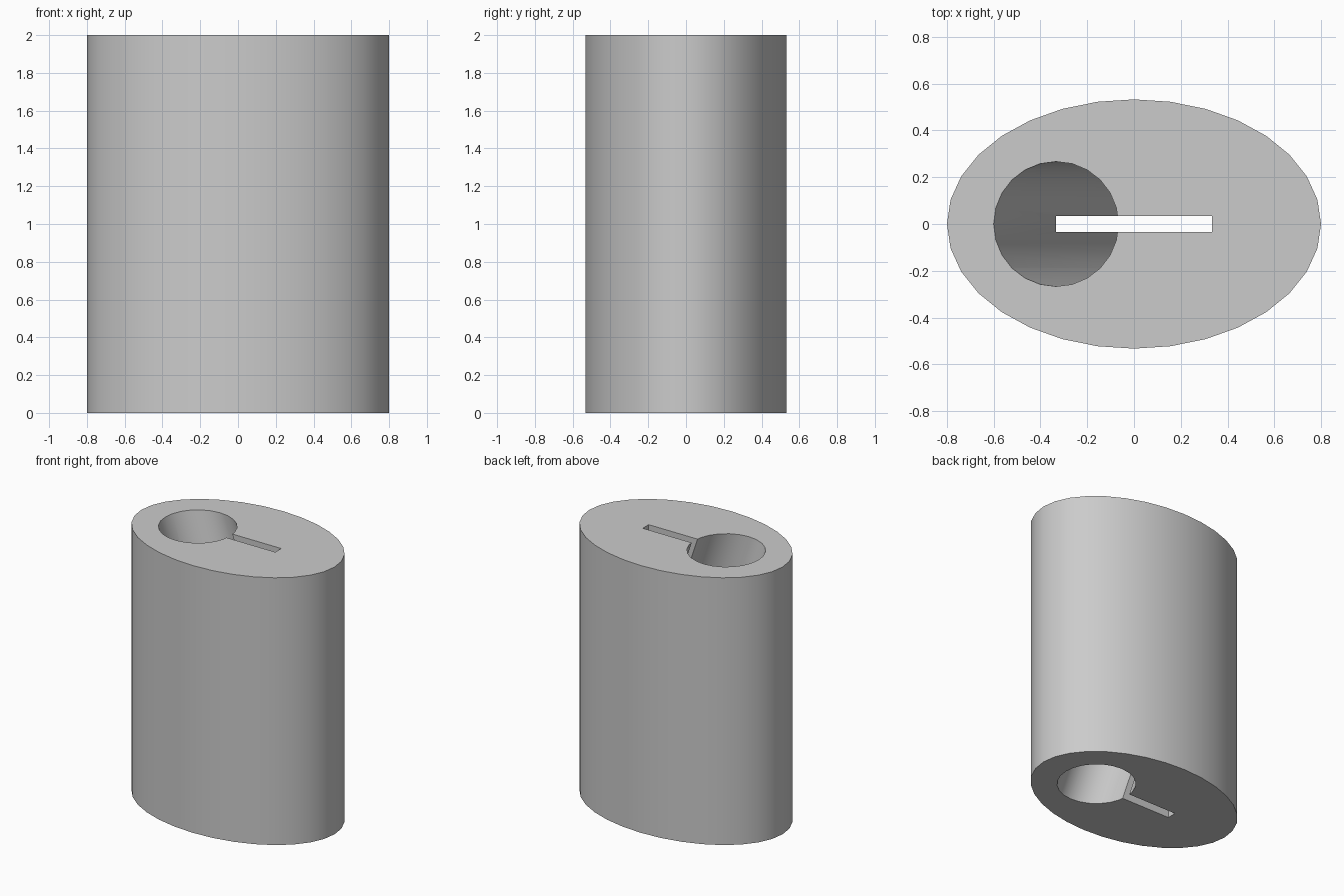
import bpy, bmesh, math

if "Cube" in bpy.data.objects:
    bpy.data.objects.remove(bpy.data.objects["Cube"])

grey = bpy.data.materials.new("plain grey")
grey.use_nodes = True
color = (0.6, 0.6, 0.6, 1)
grey.diffuse_color = color
grey.node_tree.nodes["Principled BSDF"].inputs["Base Color"].default_value = color


def ring(bm, cx, rx, ry, z, sides):
    steps = [2 * math.pi * i / sides for i in range(sides)]
    return [bm.verts.new((cx + rx * math.cos(a), ry * math.sin(a), z)) for a in steps]


def prism(name, low, high, rx, ry, sides):
    """Closed prism between two elliptical rings, each given as (x centre, z)."""
    bm = bmesh.new()
    a = ring(bm, low[0], rx, ry, low[1], sides)
    b = ring(bm, high[0], rx, ry, high[1], sides)
    bm.faces.new(a[::-1])
    bm.faces.new(b)
    for i in range(sides):
        j = (i + 1) % sides
        bm.faces.new((a[i], a[j], b[j], b[i]))
    mesh = bpy.data.meshes.new(name)
    bm.to_mesh(mesh)
    bm.free()
    mesh.materials.append(grey)
    obj = bpy.data.objects.new(name, mesh)
    bpy.context.collection.objects.link(obj)
    return obj


# Oval block
body = prism("oval_body", (0, 0), (0, 2), 0.8, 0.533, 32)

# Round hole slanting from the top on one side to the bottom on the other
slope = 1 / 3
over = 0.1
hole = prism("slanted_hole_cutter", (slope * (1 + over), -over),
             (-slope * (1 + over), 2 + over), 0.267, 0.267, 24)

# Narrow upright slot through the whole height
bpy.ops.mesh.primitive_cube_add(size=1, location=(0, 0, 1))
slot = bpy.context.object
slot.name = "slot_cutter"
slot.scale = (2 / 3, 0.07, 2.4)
slot.data.materials.append(grey)

# Cut both openings, then keep the result as plain mesh
bpy.context.view_layer.objects.active = body
for cutter in (hole, slot):
    cut = body.modifiers.new("cut", 'BOOLEAN')
    cut.operation = 'DIFFERENCE'
    cut.solver = 'EXACT'
    cut.object = cutter
    bpy.ops.object.modifier_apply(modifier=cut.name)
for cutter in (hole, slot):
    bpy.data.objects.remove(cutter)

bpy.ops.object.select_all(action='DESELECT')
body.select_set(True)
bpy.ops.object.shade_smooth_by_angle(angle=math.radians(30))
